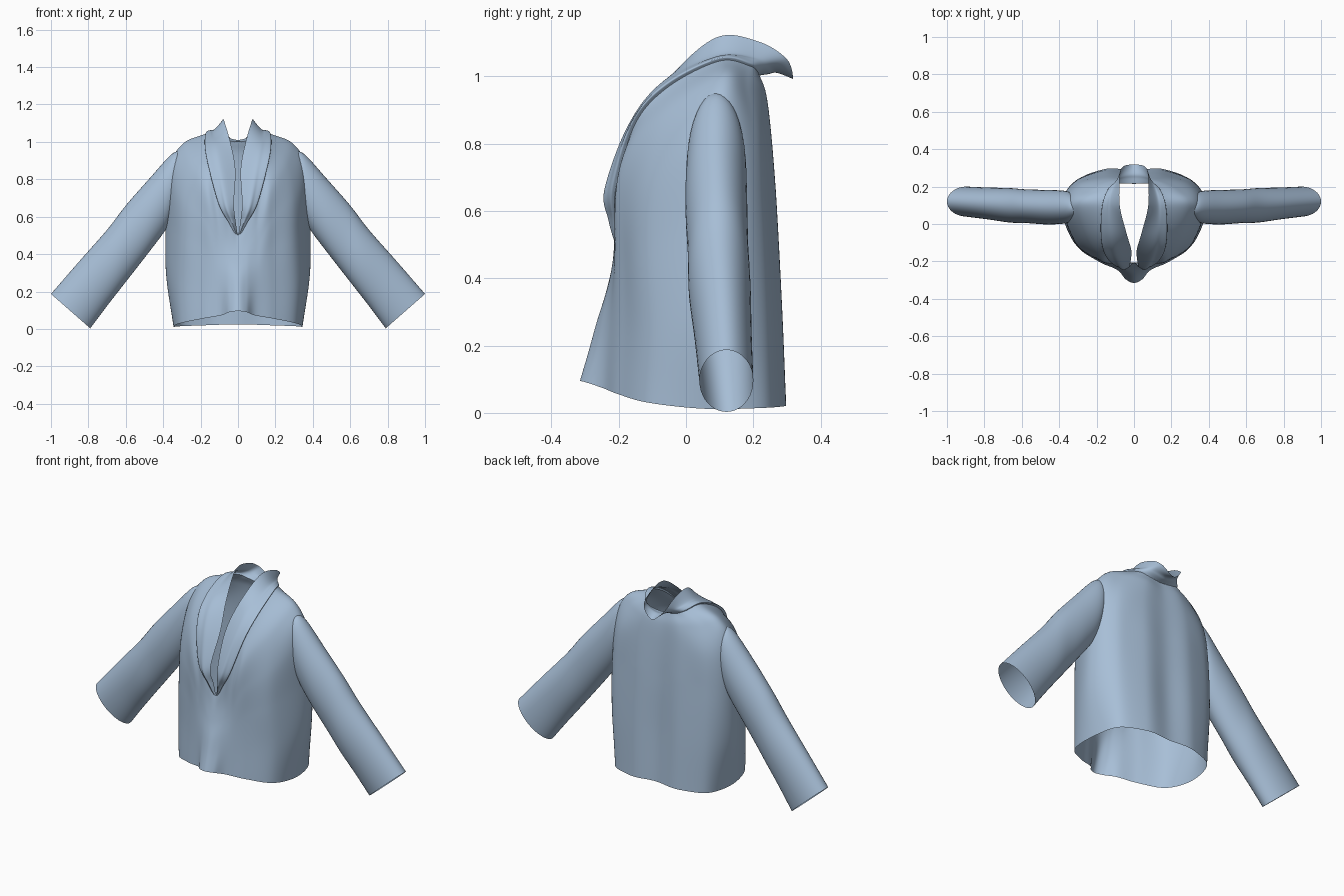
import bpy, bmesh, math
from mathutils import Vector

if "Cube" in bpy.data.objects:
    bpy.data.objects.remove(bpy.data.objects["Cube"])

cloth = bpy.data.materials.new("blue_cloth")
cloth.diffuse_color = (.39, .52, .68, 1)
cloth.use_nodes = True
cloth.node_tree.nodes["Principled BSDF"].inputs["Base Color"].default_value = cloth.diffuse_color


def cr(p, q, r, s, t):
    """Catmull-Rom blend of equal-length number tuples."""
    return tuple(0.5 * (2*b + (c-a)*t + (2*a-5*b+4*c-d)*t*t + (3*b-a-3*c+d)*t**3)
                 for a, b, c, d in zip(p, q, r, s))


def spline(pts, n, mirror_ends=False):
    if mirror_ends:
        first = (-pts[1][0],) + tuple(pts[1][1:])
        last = (-pts[-2][0],) + tuple(pts[-2][1:])
    else:
        first = tuple(2*a - b for a, b in zip(pts[0], pts[1]))
        last = tuple(2*a - b for a, b in zip(pts[-1], pts[-2]))
    ext = [first] + list(pts) + [last]
    out = [cr(*ext[i:i+4], k / n) for i in range(len(pts) - 1) for k in range(n)]
    return out + [tuple(pts[-1])]


def surface(columns, nu, nv):
    """Smooth grid through control columns (centre front -> side -> centre back)."""
    cols = [spline(c, nv) for c in columns]
    return [spline(r, nu, True) for r in zip(*cols)]


def build(name, rows, closed=False, hole=None):
    bm = bmesh.new()
    grid = [[bm.verts.new(p) for p in r] for r in rows]
    m = len(grid[0])
    for a, b in zip(grid, grid[1:]):
        for i in range(m if closed else m - 1):
            j = (i + 1) % m
            bm.faces.new((a[i], a[j], b[j], b[i]))
    if hole:
        bmesh.ops.delete(bm, geom=[f for f in bm.faces if hole(f.calc_center_median())],
                         context='FACES')
    bmesh.ops.remove_doubles(bm, verts=bm.verts, dist=1e-4)
    bmesh.ops.recalc_face_normals(bm, faces=bm.faces)
    for f in bm.faces:
        f.smooth = True
    me = bpy.data.meshes.new(name)
    bm.to_mesh(me)
    bm.free()
    me.materials.append(cloth)
    ob = bpy.data.objects.new(name, me)
    bpy.context.collection.objects.link(ob)
    mod = ob.modifiers.new("mirror", 'MIRROR')
    mod.use_clip = True
    mod.merge_threshold = 0.0005
    return ob


# Body: each column runs from hem up to the neckline
front = [
    [(0, -.315, .095), (0, -.29, .18), (0, -.265, .27), (0, -.24, .35), (0, -.22, .43), (0, -.205, .5)],
    [(.045, -.295, .09), (.045, -.27, .19), (.045, -.25, .29), (.045, -.23, .38), (.045, -.215, .47), (.05, -.207, .575)],
    [(.09, -.245, .073), (.095, -.235, .2), (.1, -.225, .31), (.1, -.215, .43), (.1, -.211, .54), (.1, -.208, .67)],
    [(.19, -.2, .055), (.19, -.19, .24), (.185, -.19, .42), (.18, -.197, .58), (.17, -.194, .73), (.15, -.15, .86)],
    [(.31, -.11, .03), (.32, -.1, .25), (.31, -.11, .48), (.3, -.105, .7), (.26, -.075, .87), (.17, -.05, .97)],
]
back = [
    [(.345, .06, .012), (.385, .09, .3), (.385, .1, .58), (.366, .09, .86), (.295, .1, .988), (.165, .1, 1.045)],
    [(.3, .235, .015), (.31, .235, .3), (.31, .225, .58), (.295, .21, .82), (.235, .185, .965), (.13, .19, 1.03)],
    [(.16, .29, .02), (.16, .28, .3), (.16, .265, .58), (.15, .25, .82), (.12, .235, .95), (.08, .215, 1.01)],
    [(0, .29, .025), (0, .275, .3), (0, .265, .58), (0, .25, .8), (0, .235, .93), (0, .215, 1.0)],
]
columns = front + back


def clamp(v):
    return max(0.0, min(1.0, v))


def fold(p):
    """Soft vertical drape folds on the back."""
    x, y, z = p
    w = clamp((y - .15) / .1) * clamp((.95 - z) / .3)
    return (x, y + .004 * w * math.cos(x * 24 + math.pi), z)


def armhole(c):
    return c.x > .3 and ((c.y - .09) / .07)**2 + ((c.z - .74) / .15)**2 < 1


rows = [[fold(p) for p in r] for r in surface(columns, 10, 10)]
build("jacket_body", rows, hole=armhole)

# Sleeve stations: upper x, z, lower x, z, y centre, y half width
stations = [
    (.305, .955, .35, .6, .09, .075),
    (.36, .93, .39, .525, .09, .088),
    (.47, .808, .465, .425, .09, .092),
    (.6, .66, .55, .315, .095, .09),
    (.7, .53, .63, .213, .1, .092),
    (.85, .36, .71, .11, .11, .085),
    (1.0, .187, .79, .003, .12, .08),
]
rings = []
for ux, uz, lx, lz, yc, hy in spline(stations, 6):
    ring = []
    for k in range(40):
        a = 2 * math.pi * k / 40
        s = math.cos(a) / 2
        ring.append(((ux+lx)/2 + (ux-lx)*s, yc + hy*math.sin(a), (uz+lz)/2 + (uz-lz)*s))
    rings.append(ring)
build("sleeves", rings, closed=True)

# Shawl collar: raised lip at the seam, middle and free edge for every neckline point
mids = [(0, -.21, .502), (.03, -.23, .572), (.06, -.242, .665), (.085, -.17, .855), (.11, -.068, .985),
        (.125, .095, 1.065), (.1, .21, 1.06), (.075, .255, 1.035), (0, .27, 1.01)]
edges = [(0, -.205, .505), (.012, -.21, .57), (.022, -.225, .67), (.014, -.145, .85), (.04, -.05, .995),
         (.075, .09, 1.115), (.077, .215, 1.103), (.066, .3, 1.05), (0, .318, .992)]
lifts = [(0, -.004, 0), (.003, -.01, 0), (.004, -.013, .001), (.006, -.011, .005), (.006, -.008, .009),
         (.004, 0, .01), (.003, .004, .008), (0, .004, .004), (0, .003, .002)]
collar = []
for c, m, e, l in zip(columns, mids, edges, lifts):
    seam, lift = Vector(c[-1]), Vector(l)
    between = (seam + Vector(m)) / 2 + lift * .5
    collar.append([tuple(seam), tuple(seam + lift), tuple(between), m, e])
build("shawl_collar", surface(collar, 10, 5))
